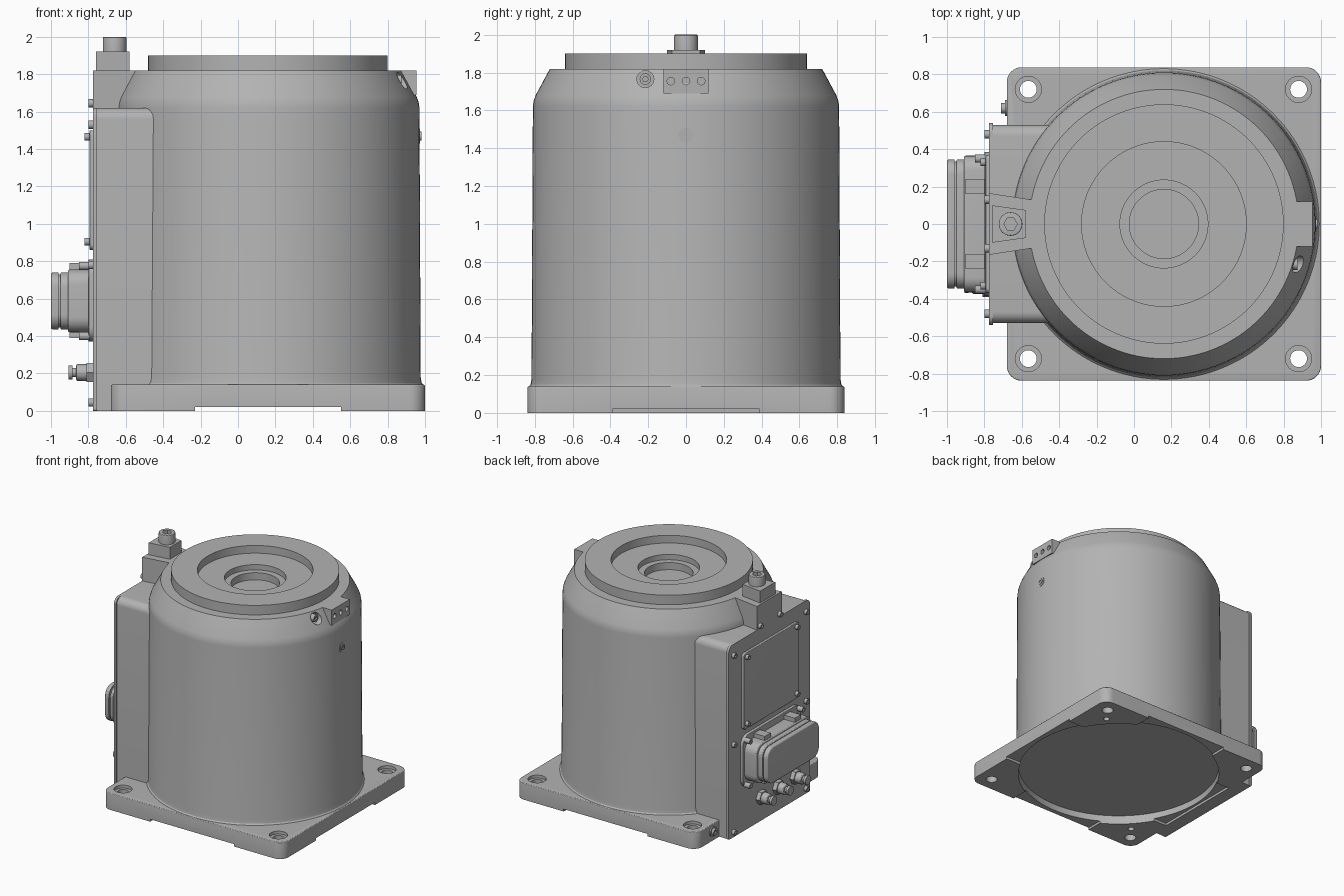
import bpy, bmesh, math

if "Cube" in bpy.data.objects:
    bpy.data.objects.remove(bpy.data.objects["Cube"])

grey = bpy.data.materials.new("cast grey")
grey.use_nodes = True
COLOUR = (0.45, 0.45, 0.45, 1)
grey.diffuse_color = COLOUR
grey.node_tree.nodes["Principled BSDF"].inputs["Base Color"].default_value = COLOUR

AX = 0.16      # drum axis in x
FACE = -0.775  # outer face of the rear housing


def finish(bm, name):
    bmesh.ops.recalc_face_normals(bm, faces=bm.faces)
    mesh = bpy.data.meshes.new(name)
    bm.to_mesh(mesh)
    bm.free()
    mesh.materials.append(grey)
    ob = bpy.data.objects.new(name, mesh)
    bpy.context.collection.objects.link(ob)
    smooth(ob)
    return ob


def activate(ob):
    bpy.ops.object.select_all(action='DESELECT')
    ob.select_set(True)
    bpy.context.view_layer.objects.active = ob


def smooth(ob):
    activate(ob)
    bpy.ops.object.shade_smooth_by_angle(angle=math.radians(28))


def ngon(a, b, r, n=24):
    return [(a + r * math.cos(2 * math.pi * i / n), b + r * math.sin(2 * math.pi * i / n))
            for i in range(n)]


def rounded(a0, a1, b0, b1, r=0.0, rb=None):
    """Rectangle outline; r rounds the upper corners, rb the lower ones."""
    rb = r if rb is None else rb
    pts = []
    for k, (a, b, sa, sb, q) in enumerate([(a1, b1, -1, -1, r), (a0, b1, 1, -1, r),
                                           (a0, b0, 1, 1, rb), (a1, b0, -1, 1, rb)]):
        if q == 0:
            pts.append((a, b))
            continue
        for i in range(9):
            t = math.pi / 2 * (k + i / 8)
            pts.append((a + sa * q + q * math.cos(t), b + sb * q + q * math.sin(t)))
    return pts


def prism(name, pts, lo, hi, axis='x', bevel=0):
    """Extrude an outline: (y, z) along x, or (x, y) along z."""
    bm = bmesh.new()
    place = (lambda p: (lo, *p)) if axis == 'x' else (lambda p: (*p, lo))
    face = bm.faces.new([bm.verts.new(place(p)) for p in pts])
    ext = bmesh.ops.extrude_face_region(bm, geom=[face])
    moved = [v for v in ext["geom"] if isinstance(v, bmesh.types.BMVert)]
    d = hi - lo
    bmesh.ops.translate(bm, verts=moved, vec=(d, 0, 0) if axis == 'x' else (0, 0, d))
    if bevel:
        rim = [e for e in bm.edges if all(v in moved for v in e.verts)]
        bmesh.ops.bevel(bm, geom=rim, offset=bevel, segments=3, affect='EDGES', profile=0.5)
    return finish(bm, name)


def lathe(name, profile, steps=128):
    bm = bmesh.new()
    vs = [bm.verts.new((r, 0, z)) for r, z in profile]
    es = [bm.edges.new(p) for p in zip(vs, vs[1:])]
    bmesh.ops.spin(bm, geom=vs + es, cent=(0, 0, 0), axis=(0, 0, 1),
                   angle=2 * math.pi, steps=steps)
    bmesh.ops.remove_doubles(bm, verts=bm.verts, dist=1e-4)
    bmesh.ops.translate(bm, verts=bm.verts, vec=(AX, 0, 0))
    return finish(bm, name)


def cut(ob, pts, lo, hi, axis='x'):
    cutter = prism("cutter", pts, lo, hi, axis)
    cutter.hide_render = True
    mod = ob.modifiers.new("cut", 'BOOLEAN')
    mod.operation, mod.solver, mod.object = 'DIFFERENCE', 'EXACT', cutter
    activate(ob)
    bpy.ops.object.modifier_apply(modifier=mod.name)
    bpy.data.objects.remove(cutter)
    smooth(ob)


def screw(name, y, z, r, lo, hi):
    """Socket head screw lying along x, its head at hi."""
    head = prism(name, ngon(y, z, r, 20), lo, hi)
    d = math.copysign(1, hi - lo)
    cut(head, ngon(y, z, r * 0.5, 6), hi - d * 0.012, hi + d * 0.02)


# Base plate with feet, underside recess and bolt holes
plate = prism("base_plate", rounded(-0.68, 1, -0.838, 0.838, 0.08), 0, 0.14, 'z', bevel=0.008)
cut(plate, rounded(AX - 0.39, AX + 0.39, -1, 1), -0.1, 0.02, 'z')
cut(plate, rounded(-1, 1.2, -0.39, 0.39), -0.1, 0.021, 'z')
cut(plate, ngon(AX, 0, 0.8, 128), -0.1, 0.075, 'z')
for x in (-0.565, 0.88):
    for y in (-0.72, 0.72):
        cut(plate, ngon(x, y, 0.045), -0.1, 0.3, 'z')
        cut(plate, ngon(x, y, 0.07), 0.115, 0.3, 'z')
for x, y in ((0.8, 0.61), (-0.48, -0.61)):
    cut(plate, ngon(x, y, 0.025), -0.1, 0.06, 'z')

# Drum body with chamfered shoulder, raised ring and stepped top bore
body = lathe("drum_body", [
    (0, 0.08), (0.79, 0.08), (0.835, 0.135), (0.822, 0.15), (0.817, 0.18), (0.81, 1.62),
    (0.806, 1.65), (0.795, 1.68), (0.72, 1.82), (0.64, 1.82), (0.64, 1.90), (0.44, 1.90),
    (0.44, 1.835), (0.235, 1.835), (0.235, 1.79), (0.185, 1.79), (0.185, 1.73), (0, 1.73)])
cut(body, ngon(-0.215, 1.765, 0.045), 0.84, 1.1)
screw("shoulder_screw", -0.215, 1.765, 0.03, 0.82, 0.875)

# Connection block and plug on the drum side
block = prism("side_block", rounded(-0.12, 0.12, 1.69, 1.82), 0.8, 0.955)
for y in (-0.08, 0, 0.08):
    cut(block, ngon(y, 1.755, 0.02), 0.92, 1)
prism("side_plug_collar", ngon(0, 1.47, 0.04), 0.94, 0.974)
screw("side_plug", 0, 1.47, 0.024, 0.94, 0.98)

# Rear housing, its foot and cover plate
prism("rear_housing", rounded(-0.53, 0.53, 0.1, 1.62, 0.06, 0), -0.76, -0.3)
prism("housing_foot", rounded(-0.53, 0.53, 0, 0.12), -0.76, -0.66)
prism("rear_cover", rounded(-0.54, 0.54, 0, 1.62, 0.05, 0.01), FACE, -0.755)
prism("access_panel", rounded(-0.37, 0.37, 0.86, 1.5, 0.03), FACE + 0.01, FACE - 0.02, bevel=0.006)
for y in (-0.48, 0.48):
    for z in (0.045, 0.78, 1.53):
        screw("cover_screw", y, z, 0.022, FACE, FACE - 0.025)
for side in (-1, 1):
    screw("top_cover_screw", 0.13 * side, 1.645, 0.022, FACE, FACE - 0.025)
    for z in (0.905, 1.465):
        screw("panel_screw", 0.33 * side, z, 0.02, FACE - 0.015, FACE - 0.045)
    for z in (0.40, 0.775):
        screw("connector_screw", 0.35 * side, z, 0.022, FACE - 0.02, FACE - 0.075)

# Large rectangular connector, in stacked layers
for name, w, z0, z1, lo, hi, bev in (
        ("connector_flange", 0.385, 0.37, 0.81, -0.77, -0.80, 0.005),
        ("connector_shell", 0.365, 0.42, 0.755, -0.79, -0.91, 0.01),
        ("connector_collar", 0.345, 0.435, 0.74, -0.90, -0.95, 0.008),
        ("connector_groove", 0.335, 0.445, 0.73, -0.94, -0.97, 0),
        ("connector_cap", 0.345, 0.435, 0.74, -0.96, -1.0, 0.012)):
    prism(name, rounded(-w, w, z0, z1, 0.08), lo, hi, bevel=bev)
for y in (-0.2, 0.2):
    for z in (0.41, 0.77):
        prism("connector_latch", rounded(y - 0.04, y + 0.04, z - 0.02, z + 0.02), -0.79, -0.9)

# Hose fittings under the connector
for y in (-0.33, -0.1, 0.12):
    prism("fitting_nut", ngon(y, 0.205, 0.06, 6), FACE + 0.01, -0.81)
    prism("fitting_sleeve", ngon(y, 0.205, 0.045), -0.8, -0.865, bevel=0.008)
    prism("fitting_neck", ngon(y, 0.205, 0.025), -0.85, -0.89)
    prism("fitting_tip", ngon(y, 0.205, 0.038), -0.885, -0.905)

# Bracket above the housing with its upright plug
prism("bracket_base", [(FACE, -0.165), (-0.45, -0.115), (-0.45, 0.115), (FACE, 0.165)],
      1.6, 1.82, 'z')
prism("bracket_top", [(-0.76, -0.1), (-0.58, -0.075), (-0.58, 0.075), (-0.76, 0.1)],
      1.81, 1.92, 'z')
plug = prism("top_plug", ngon(-0.66, 0, 0.063, 32), 1.91, 2.0, 'z', bevel=0.006)
cut(plug, ngon(-0.66, 0, 0.036, 6), 1.95, 2.1, 'z')

# Earthing screw on the plate edge
prism("earth_washer", ngon(0.62, 0.08, 0.042), -0.67, -0.69)
screw("earth_screw", 0.62, 0.08, 0.028, -0.68, -0.71)
